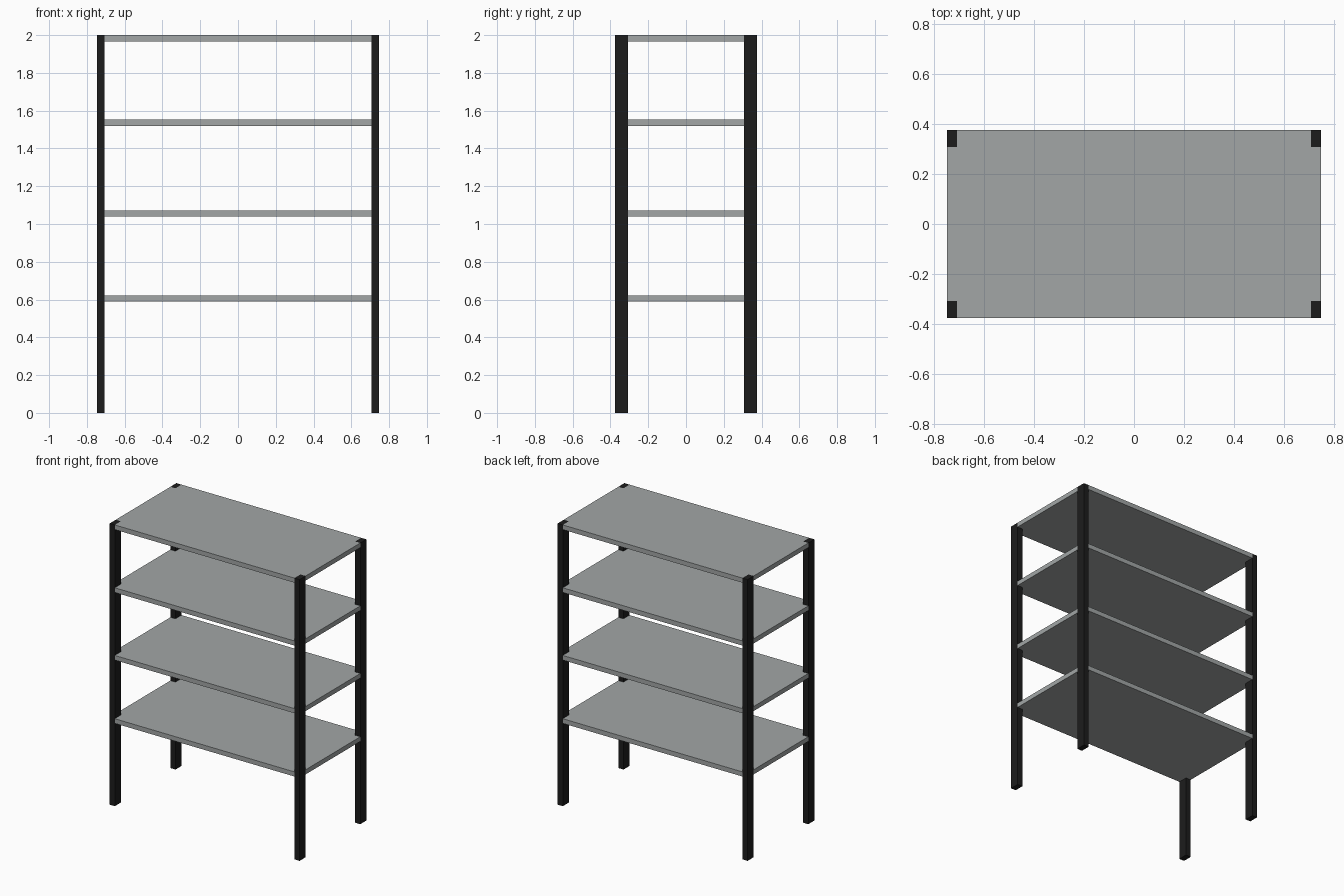
import bpy, bmesh

if "Cube" in bpy.data.objects:
    bpy.data.objects.remove(bpy.data.objects["Cube"])

HX, HY = 0.747, 0.375      # half width, half depth
LX, LY = 0.04, 0.068       # leg section
H, T = 2.0, 0.033          # leg height, shelf thickness

black = bpy.data.materials.new("black_paint")
black.diffuse_color = (0.012, 0.012, 0.012, 1)
black.use_nodes = True
black.node_tree.nodes["Principled BSDF"].inputs["Base Color"].default_value = black.diffuse_color
grey = bpy.data.materials.new("grey_board")
grey.diffuse_color = (0.36, 0.38, 0.38, 1)
grey.use_nodes = True
grey.node_tree.nodes["Principled BSDF"].inputs["Base Color"].default_value = grey.diffuse_color


def prism(name, outline, z0, z1, mat):
    """Extrude a flat outline from z0 up to z1."""
    bm = bmesh.new()
    face = bm.faces.new([bm.verts.new((x, y, z0)) for x, y in outline])
    ext = bmesh.ops.extrude_face_region(bm, geom=[face])
    for v in ext["geom"]:
        if isinstance(v, bmesh.types.BMVert):
            v.co.z = z1
    bmesh.ops.recalc_face_normals(bm, faces=bm.faces[:])
    me = bpy.data.meshes.new(name)
    bm.to_mesh(me)
    bm.free()
    me.materials.append(mat)
    ob = bpy.data.objects.new(name, me)
    bpy.context.collection.objects.link(ob)
    return ob


# Corner legs
for sy, fb in ((-1, "front"), (1, "back")):
    for sx, lr in ((-1, "left"), (1, "right")):
        xo, xi = sx * HX, sx * (HX - LX)
        yo, yi = sy * HY, sy * (HY - LY)
        prism(f"{fb}_{lr}_leg", [(xo, yo), (xi, yo), (xi, yi), (xo, yi)], 0, H, black)

# Shelves, notched around the legs
outline = []
for sx, sy in ((-1, -1), (1, -1), (1, 1), (-1, 1)):
    a = (sx * HX, sy * (HY - LY))
    b = (sx * (HX - LX), sy * (HY - LY))
    c = (sx * (HX - LX), sy * HY)
    outline += [a, b, c] if sx * sy > 0 else [c, b, a]
for i, top in enumerate((0.622, 1.072, 1.553, H)):
    prism(f"shelf_{i + 1}", outline, top - T, top, grey)
